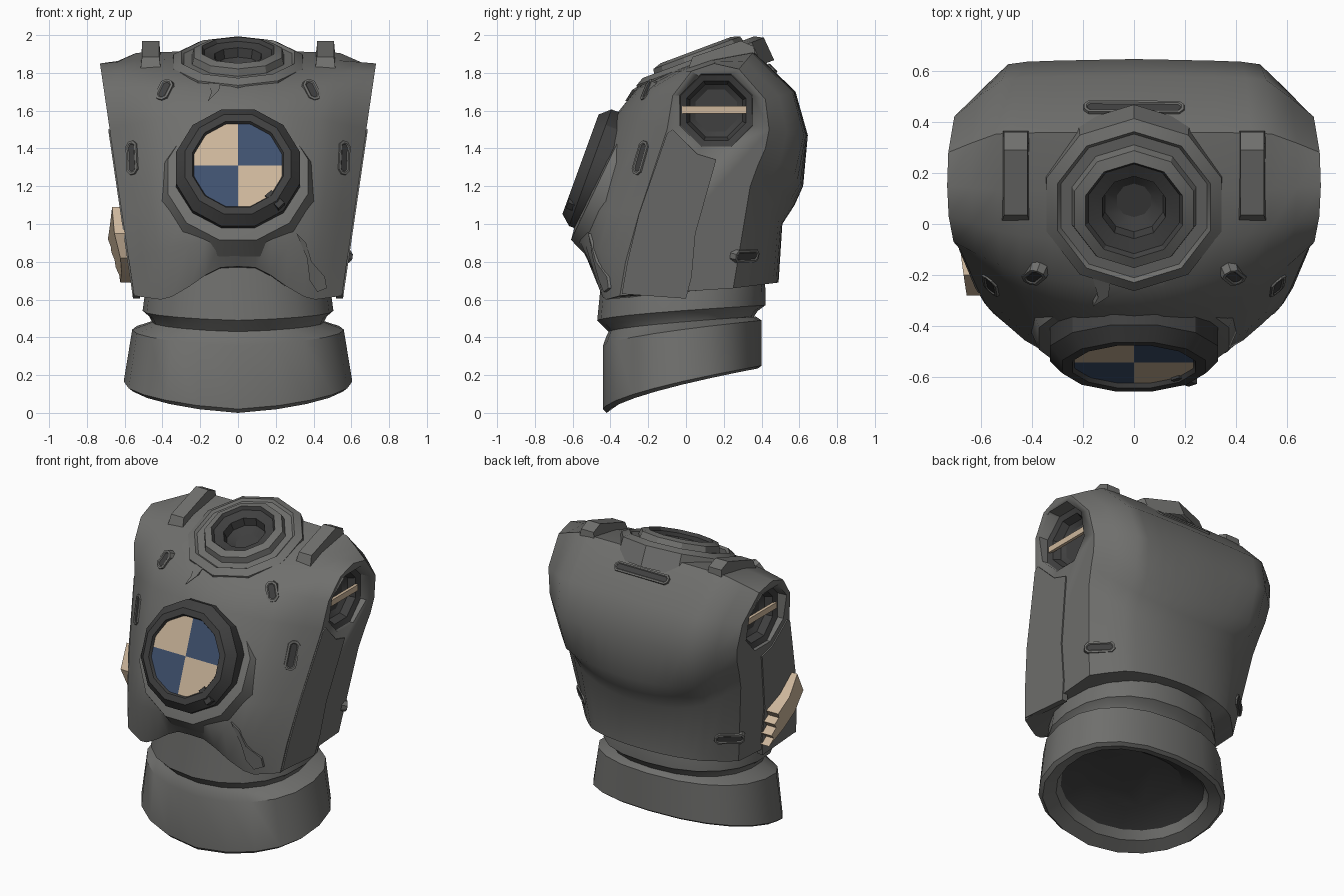
import bpy, bmesh, math
from mathutils import Vector, Matrix
from mathutils.bvhtree import BVHTree

if "Cube" in bpy.data.objects:
    bpy.data.objects.remove(bpy.data.objects["Cube"])


def material(name, rgb):
    m = bpy.data.materials.new(name)
    m.diffuse_color = (*rgb, 1)
    m.use_nodes = True
    m.node_tree.nodes["Principled BSDF"].inputs["Base Color"].default_value = m.diffuse_color
    return m


GREY = material("armor grey", (0.16, 0.16, 0.153))
DARK = material("dark grey", (0.05, 0.05, 0.05))
TAN = material("tan", (0.61, 0.47, 0.33))
BLUE = material("slate blue", (0.05, 0.082, 0.157))


def finish(name, bm, *mats, angle=30):
    bmesh.ops.recalc_face_normals(bm, faces=bm.faces)
    me = bpy.data.meshes.new(name)
    bm.to_mesh(me)
    bm.free()
    ob = bpy.data.objects.new(name, me)
    bpy.context.collection.objects.link(ob)
    for m in mats:
        me.materials.append(m)
    bpy.ops.object.select_all(action='DESELECT')
    ob.select_set(True)
    bpy.context.view_layer.objects.active = ob
    bpy.ops.object.shade_smooth_by_angle(angle=math.radians(angle))
    return ob


def loft(rings, cap_start=False, cap_end=False):
    """Skin closed loops of equal length."""
    bm = bmesh.new()
    loops = [[bm.verts.new(p) for p in r] for r in rings]
    n = len(loops[0])
    for a, b in zip(loops, loops[1:]):
        for i in range(n):
            j = (i + 1) % n
            bm.faces.new((a[i], a[j], b[j], b[i]))
    if cap_start:
        bm.faces.new(loops[0])
    if cap_end:
        bm.faces.new(loops[-1])
    return bm


def lathe(name, prof, n, center, axis, mat, dark_from=None, start=False):
    """Turn (radius, height) points about an axis; rings after dark_from are dark."""
    mx = Matrix.Translation(center) @ Vector(axis).to_track_quat('Z', 'Y').to_matrix().to_4x4()
    ang = [2 * math.pi * (i + 0.5) / n for i in range(n)]
    bm = loft([[mx @ Vector((r * math.cos(a), r * math.sin(a), h)) for a in ang]
               for r, h in prof], start, True)
    if dark_from is not None:
        for i, f in enumerate(bm.faces):
            f.material_index = int(i >= dark_from * n)
    return finish(name, bm, mat, DARK)


def width(z):
    return 0.55 + (z - 0.62) * 0.147


def slab(name, pts, inner, outer, mat, side):
    """Plate lying on the flank, outlined in y and z; outer(y, z) is its lift."""
    rings = [[(side * (width(z) + o(y, z)), y, z) for y, z in pts] for o in (lambda y, z: inner, outer)]
    return finish(name, loft(rings, True, True), mat)


# torso shell: blend a centre profile into a flank profile
MID = [(-.49, .77), (-.58, .91), (-.555, 1.08), (-.37, 1.58), (-.25, 1.73), (-.08, 1.81), (.12, 1.88),
       (.36, 1.915), (.58, 1.7), (.645, 1.47), (.62, 1.2), (.575, 1.1), (.51, 1.0), (.49, .69)]
FLANK = [(-.35, .62), (-.32, .8), (-.25, 1.05), (-.1, 1.5), (-.07, 1.68), (.03, 1.81), (.15, 1.85),
         (.28, 1.82), (.42, 1.66), (.44, 1.5), (.42, 1.4), (.38, 1.31), (.34, 1.2), (.25, .66)]
# station across, then blends for front, upper back, lower back, and hem height
STATIONS = [(0, 0, 0, 0, .775), (.16, .03, .01, .015, .77), (.3, .08, .02, .05, .73), (.45, .18, .03, .12, .67),
            (.62, .34, .05, .25, .615), (.73, .48, .1, .38, .60), (.87, .74, .55, .68, .61), (1, 1, 1, 1, .62)]


def section(s, side):
    t, front, upper, lower, hem = s
    ring = []
    for i, (a, b) in enumerate(zip(MID, FLANK)):
        k = front if i < 7 else upper if i < 10 else (upper + lower) / 2 if i == 10 else lower
        y, z = a[0] + (b[0] - a[0]) * k, a[1] + (b[1] - a[1]) * k
        ring.append((side * t * width(z), y, hem if i == 0 else z))
    return ring


bm = loft([section(s, -1) for s in STATIONS[:0:-1]] + [section(s, 1) for s in STATIONS], True, True)
bmesh.ops.recalc_face_normals(bm, faces=bm.faces)
surface = BVHTree.FromBMesh(bm)
torso = finish("torso_shell", bm, GREY, angle=38)

# openings for the neck and arms
NECK, NECK_AX = (0, .075, 1.86), (0, -.35, .937)
cutters = [lathe("neck_cutter", [(.22, -.2), (.22, .3)], 10, NECK, NECK_AX, GREY, start=True)]
for s in (-1, 1):
    cutters.append(lathe("arm_cutter", [(.2, -.14), (.222, .2)], 8, (s * .7, .16, 1.6), (s, 0, 0), GREY, start=True))
for c in cutters:
    bpy.context.view_layer.objects.active = torso
    mod = torso.modifiers.new("opening", 'BOOLEAN')
    mod.operation, mod.solver, mod.object = 'DIFFERENCE', 'EXACT', c
    bpy.ops.object.modifier_apply(modifier=mod.name)
    bpy.data.objects.remove(c)

# stepped neck collar with dark throat
lathe("neck_collar", [(.37, -.13), (.36, 0), (.315, .025), (.30, .012), (.255, .012), (.245, .05), (.20, .065),
                      (.187, .045), (.13, .03), (.12, -.02), (.07, -.05)], 10, NECK, NECK_AX, GREY, 6)

# chest pad, porthole frame and quartered disc
PORT, PORT_AX = Vector((0, -.535, 1.308)), Vector((0, -.94, .342))
lathe("chest_pad", [(.43, -.2), (.385, -.085), (.3, -.07)], 12, PORT + Vector((0, .01, -.02)), (0, -.9, .43), GREY)
lathe("porthole_frame", [(.34, -.12), (.34, -.03), (.29, .025), (.25, .025), (.235, -.005)], 12, PORT, PORT_AX, DARK)
bm = bmesh.new()
bmesh.ops.create_circle(bm, cap_ends=True, cap_tris=True, segments=24, radius=.24)
for f in bm.faces:
    c = f.calc_center_median()
    f.material_index = int(c.x * c.y > 0)
bm.transform(Matrix.Translation(PORT + PORT_AX * .008) @ Matrix.Rotation(math.radians(70), 4, 'X'))
finish("porthole_disc", bm, TAN, BLUE)
bm = bmesh.new()
bmesh.ops.create_cube(bm, size=1, matrix=Matrix.Translation((.195, -.6, 1.125)) @ Matrix.Rotation(math.radians(70), 4, 'X')
                      @ Matrix.Rotation(math.radians(-45), 4, 'Z') @ Matrix.Diagonal((.1, .045, .04, 1)))
finish("porthole_latch", bm, DARK)

# waist: slanted oval rings (half width, front y, back y, front z, back z)
WAIST = [(.46, -.44, .40, .82, .78), (.49, -.455, .42, .64, .66), (.505, -.47, .42, .49, .57), (.47, -.44, .38, .46, .54),
         (.455, -.41, .36, .43, .51), (.47, -.42, .37, .41, .51), (.56, -.44, .40, .355, .49), (.605, -.44, .40, .02, .25),
         (.58, -.42, .38, .0, .235), (.5, -.35, .32, .05, .25), (.47, -.33, .30, .11, .29), (.33, -.22, .2, .2, .33)]


def oval(rx, yf, yb, zf, zb, n=20):
    pts = []
    ex = lambda v: math.copysign(abs(v) ** .88, v)
    for i in range(n):
        a = 2 * math.pi * i / n
        u = (ex(math.sin(a)) + 1) / 2
        pts.append((rx * ex(math.cos(a)), yf + (yb - yf) * u, zf + (zb - zf) * u ** .65))
    return pts


bm = loft([oval(*w) for w in WAIST], True, True)
for i, f in enumerate(bm.faces):
    f.material_index = int(i >= 20 * (len(WAIST) - 2))
finish("waist_ring", bm, GREY, DARK)


def slot(name, origin, direction, along, length, height):
    """Low eight-sided rim with a dark inset, laid on the torso surface."""
    loc, nrm, _, _ = surface.ray_cast(Vector(origin), Vector(direction))
    if loc is None:
        return
    u = Vector(along)
    u = (u - nrm * u.dot(nrm)).normalized()
    v = nrm.cross(u)
    L, H = length / 2, height / 2

    def ring(k, h):
        a, b, c = L - k, H - k, (H - k) * .6
        pts = [(a, b - c), (a - c, b), (c - a, b), (-a, b - c), (-a, c - b), (c - a, -b), (a - c, -b), (a, c - b)]
        return [loc + u * p + v * q + nrm * h for p, q in pts]
    bm = loft([ring(0, -.03), ring(.004, .008), ring(height * .2, .009), ring(height * .27, .004)], False, True)
    bm.faces.ensure_lookup_table()
    bm.faces[-1].material_index = 1
    finish(name, bm, GREY, DARK)


def decal(name, pts, mat, lift):
    """Thin shard outlined in x and z, pressed onto the chest."""
    hits = [surface.ray_cast(Vector((x, -2, z)), Vector((0, 1, 0)))[0] for x, z in pts]
    if all(hits):
        rings = [[h + Vector((0, d, 0)) for h in hits] for d in (.02, -lift)]
        finish(name, loft(rings, True, True), mat)


for s, side in ((-1, "left"), (1, "right")):
    # arm socket with pale band
    lathe(side + "_arm_socket", [(.21, .06), (.17, .045), (.15, 0), (.12, -.02)], 8, (s * .585, .16, 1.6), (s, 0, 0), DARK)
    bm = bmesh.new()
    bmesh.ops.create_cube(bm, size=1, matrix=Matrix.Translation((s * .637, .15, 1.605)) @ Matrix.Diagonal((.02, .34, .038, 1)))
    finish(side + "_arm_band", bm, TAN)
    # overlapping flank plate
    slab(side + "_flank_plate", [(-.34, .63), (0, .605), (.03, .72), (.05, .95), (.16, 1.34), (.06, 1.37), (-.07, 1.5),
                                 (-.1, 1.48), (-.25, 1.05), (-.31, .8)], -.03, lambda y, z: .008, GREY, s)
    # shoulder rail
    rail = [(0, 1.79), (.035, 1.885), (.29, 1.97), (.36, 1.94), (.37, 1.84)]
    bm = loft([[(s * (x + d * (z > 1.86)), y, z) for y, z in rail] for x, d in ((.405, .012), (.52, -.012))], True, True)
    finish(side + "_shoulder_rail", bm, GREY)
    # vent slots
    slot(side + "_chest_vent", (s * .39, -2, 1.71), (0, 1, 0), (-s * .45, .3, 1), .13, .08)
    slot(side + "_rib_vent", (s * .56, -2, 1.35), (0, 1, 0), (0, .35, 1), .19, .08)
    slot(side + "_back_vent", (s * 2, .32, .83), (-s, 0, 0), (-s * .8, 1, 0), .19, .075)
slot("upper_back_vent", (0, .455, 3), (0, 0, -1), (1, 0, 0), .40, .07)

# torn hem and collar nick
decal("hem_tear", [(.31, .95), (.36, .9), (.39, .8), (.46, .72), (.47, .66), (.42, .64), (.38, .7), (.365, .82)], GREY, .015)
decal("collar_nick", [(-.17, 1.77), (-.09, 1.76), (-.10, 1.71), (-.16, 1.65), (-.14, 1.70)], GREY, .025)

# pale toothed patch on the left flank
slab("flank_patch", [(-.2, 1.09), (-.28, .95), (-.24, .82), (-.14, .75), (.03, .69), (-.01, .73), (.04, .77),
                     (0, .81), (.04, .85), (0, .88), (.03, .92), (-.1, .98)], -.02,
     lambda y, z: .088 + (y + .05) * .14 - abs(z - .95) * .14, TAN, -1)
